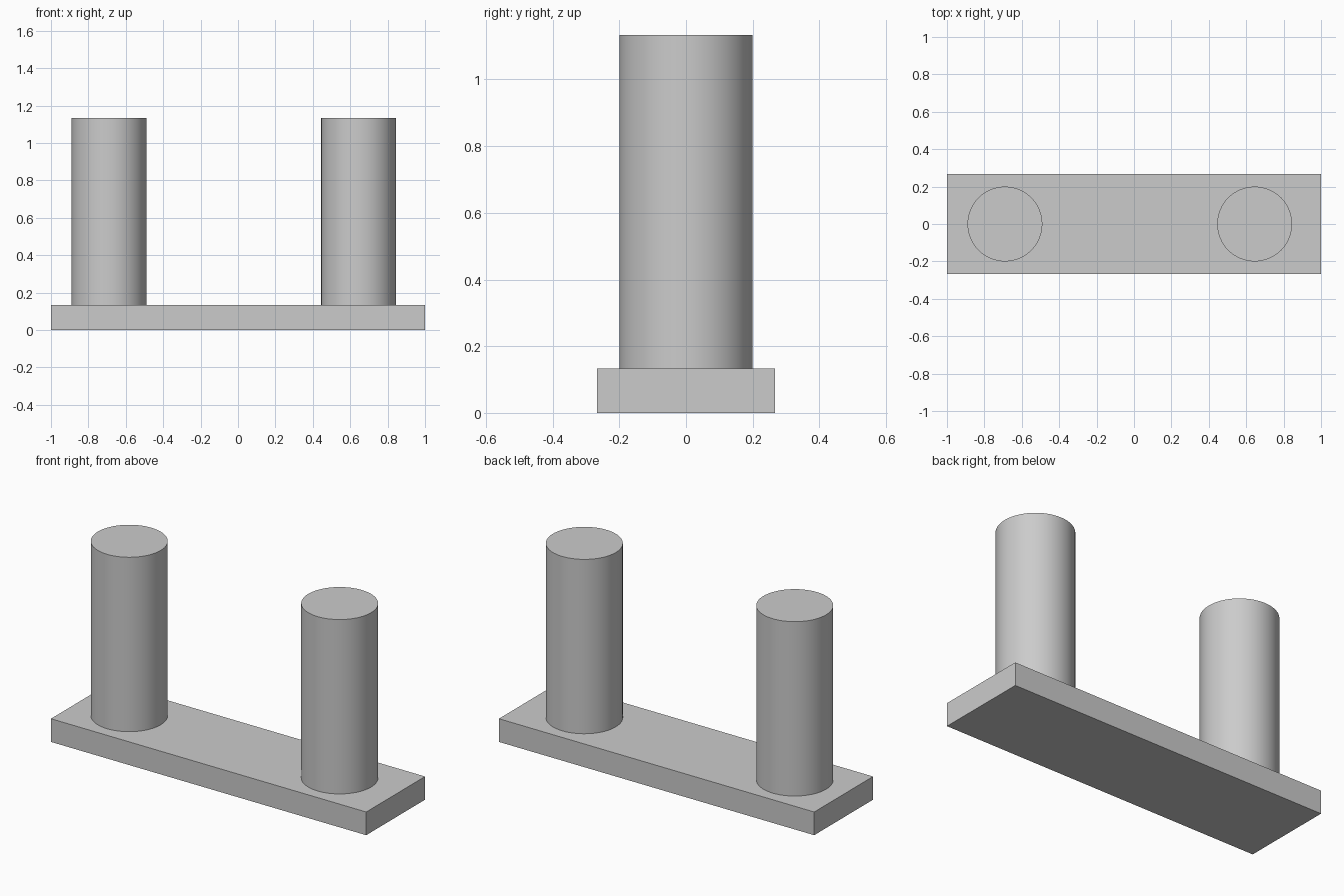
import bpy
import math

cube = bpy.data.objects.get("Cube")
if cube:
    bpy.data.objects.remove(cube, do_unlink=True)

BASE_SIZE = (2.0, 0.533, 0.133)
POST_RADIUS = 0.2
POST_HEIGHT = 1.0

# Single plain grey for every part
grey = bpy.data.materials.new("plain_grey")
grey.use_nodes = True
colour = (0.6, 0.6, 0.6, 1.0)
grey.diffuse_color = colour
grey.node_tree.nodes["Principled BSDF"].inputs["Base Color"].default_value = colour


def finish(name):
    obj = bpy.context.object
    obj.name = name
    obj.data.name = name
    obj.data.materials.append(grey)
    return obj


# Flat rectangular base plate
bpy.ops.mesh.primitive_cube_add(size=1, location=(0, 0, BASE_SIZE[2] / 2))
base = finish("base_plate")
base.scale = BASE_SIZE
bpy.ops.object.transform_apply(location=False, rotation=False, scale=True)

# Two round posts standing on the plate
for name, x in (("right_post", -0.69), ("left_post", 0.645)):
    bpy.ops.mesh.primitive_cylinder_add(
        vertices=64, radius=POST_RADIUS, depth=POST_HEIGHT,
        location=(x, 0, BASE_SIZE[2] + POST_HEIGHT / 2))
    finish(name)
    bpy.ops.object.shade_smooth_by_angle(angle=math.radians(30))
